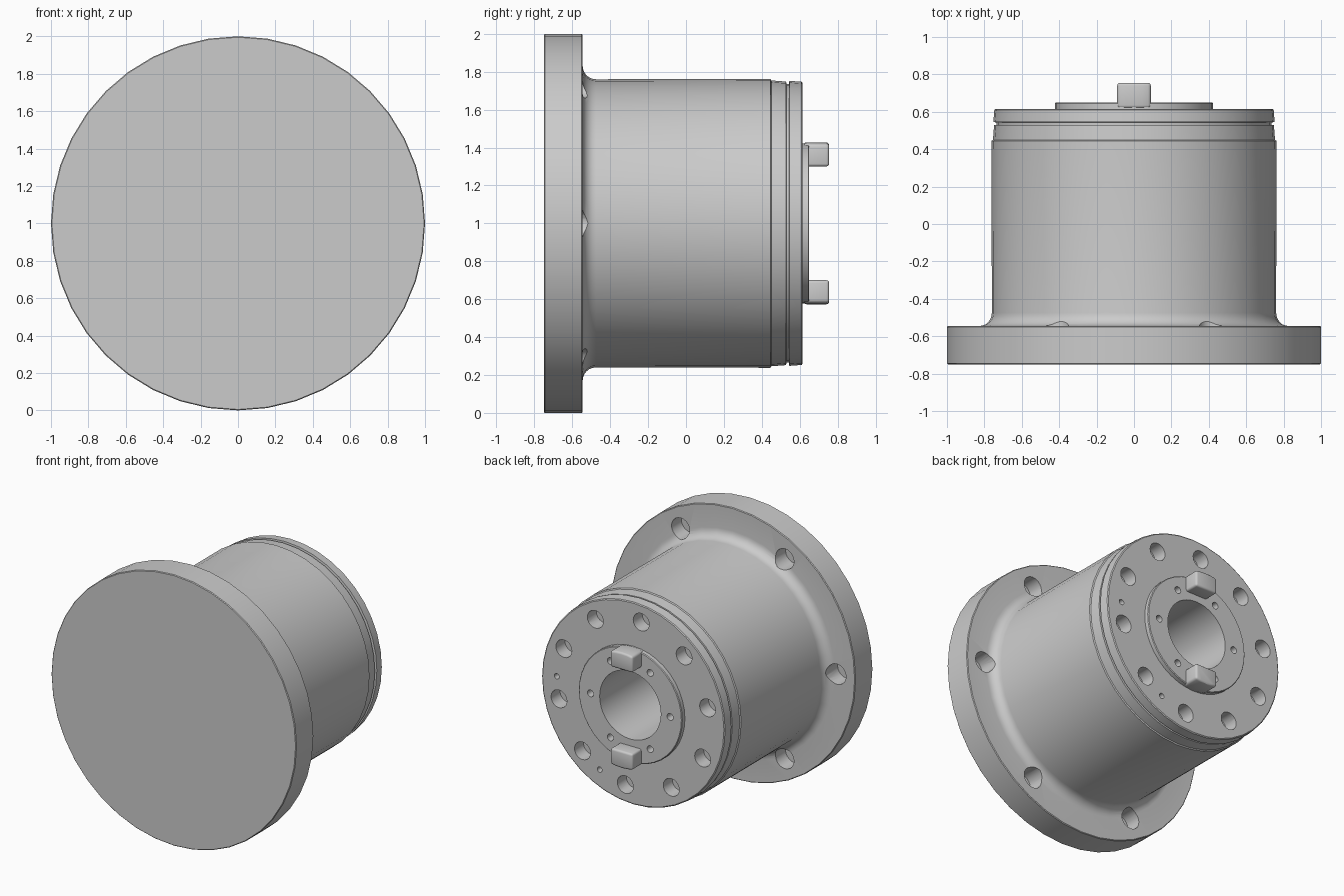
import bpy, bmesh
from math import sin, cos, pi, radians
from mathutils import Matrix, Vector

if "Cube" in bpy.data.objects:
    bpy.data.objects.remove(bpy.data.objects["Cube"])

SEG = 40
AXIS_Z = 1.0


def add_object(name, bm):
    bmesh.ops.recalc_face_normals(bm, faces=bm.faces[:])
    mesh = bpy.data.meshes.new(name)
    bm.to_mesh(mesh)
    bm.free()
    obj = bpy.data.objects.new(name, mesh)
    bpy.context.collection.objects.link(obj)
    return obj


def lathe(name, profile):
    """Revolve (radius, y) points around the part's y axis."""
    bm = bmesh.new()
    vs = [bm.verts.new((r, y, AXIS_Z)) for r, y in profile]
    es = [bm.edges.new(p) for p in zip(vs, vs[1:])]
    bmesh.ops.spin(bm, geom=vs + es, cent=(0, 0, AXIS_Z), axis=(0, 1, 0),
                   angle=2 * pi, steps=SEG)
    bmesh.ops.remove_doubles(bm, verts=bm.verts[:], dist=1e-4)
    return add_object(name, bm)


def activate(obj):
    bpy.ops.object.select_all(action='DESELECT')
    obj.select_set(True)
    bpy.context.view_layer.objects.active = obj


def apply_all(obj):
    activate(obj)
    for m in list(obj.modifiers):
        bpy.ops.object.modifier_apply(modifier=m.name)


def add_drill(bm, circle, angle, radius, y_floor, y_top):
    """Cylinder along y; angle runs from the top towards -x."""
    a = radians(angle)
    pos = Vector((-circle * sin(a), (y_floor + y_top) / 2, AXIS_Z + circle * cos(a)))
    bmesh.ops.create_cone(bm, cap_ends=True, segments=20, radius1=radius,
                          radius2=radius, depth=y_top - y_floor,
                          matrix=Matrix.Translation(pos) @ Matrix.Rotation(pi / 2, 4, 'X'))


# Housing: flange, root fillet, barrel, grooved end rings, raised hub and bore
fillet = [(0.83 - 0.07 * sin(t * pi / 12), -0.475 - 0.07 * cos(t * pi / 12))
          for t in range(7)]
profile = ([(0, -0.75), (0.995, -0.75), (1, -0.745), (1, -0.55), (0.995, -0.545)]
           + fillet
           + [(0.762, 0.445), (0.754, 0.45), (0.748, 0.528), (0.735, 0.53),
              (0.735, 0.543), (0.752, 0.545), (0.747, 0.61), (0.74, 0.615),
              (0.422, 0.615), (0.422, 0.645), (0.417, 0.65),
              (0.25, 0.65), (0.25, -0.55), (0, -0.55)])
housing = lathe("housing", profile)

# Blind holes in the flange, end face and hub
bm = bmesh.new()
for k in range(6):
    add_drill(bm, 0.85, 30 + 60 * k, 0.075, -0.66, -0.40)
    add_drill(bm, 0.325, 30 + 60 * k, 0.025, 0.58, 0.72)
for k in range(10):
    add_drill(bm, 0.62, 6 + 36 * k, 0.065, 0.51, 0.72)
for angle in (206, 273):
    add_drill(bm, 0.625, angle, 0.02, 0.56, 0.72)
cutter = add_object("hole_cutter", bm)
cutter.hide_render = True
cut = housing.modifiers.new("holes", 'BOOLEAN')
cut.operation = 'DIFFERENCE'
cut.solver = 'EXACT'
cut.object = cutter
apply_all(housing)
bpy.data.objects.remove(cutter, do_unlink=True)
bpy.ops.object.shade_smooth_by_angle(angle=radians(30))


# Drive keys: flat inner face, curved outer face, rounded edges
def drive_key(name, side):
    outline = [(-0.09, 0.30), (0.09, 0.30)]
    for i in range(5):
        x = 0.09 - 0.045 * i
        outline.append((x, (0.427 ** 2 - x * x) ** 0.5))
    bm = bmesh.new()
    face = bm.faces.new([bm.verts.new((x, 0.62, AXIS_Z + side * r)) for x, r in outline])
    top = bmesh.ops.extrude_face_region(bm, geom=[face])
    bmesh.ops.translate(bm, vec=(0, 0.135, 0),
                        verts=[v for v in top["geom"] if isinstance(v, bmesh.types.BMVert)])
    key = add_object(name, bm)
    bevel = key.modifiers.new("rounding", 'BEVEL')
    bevel.width = 0.015
    bevel.segments = 3
    bevel.limit_method = 'ANGLE'
    apply_all(key)
    bpy.ops.object.shade_smooth_by_angle(angle=radians(30))


drive_key("upper_drive_key", 1)
drive_key("lower_drive_key", -1)
